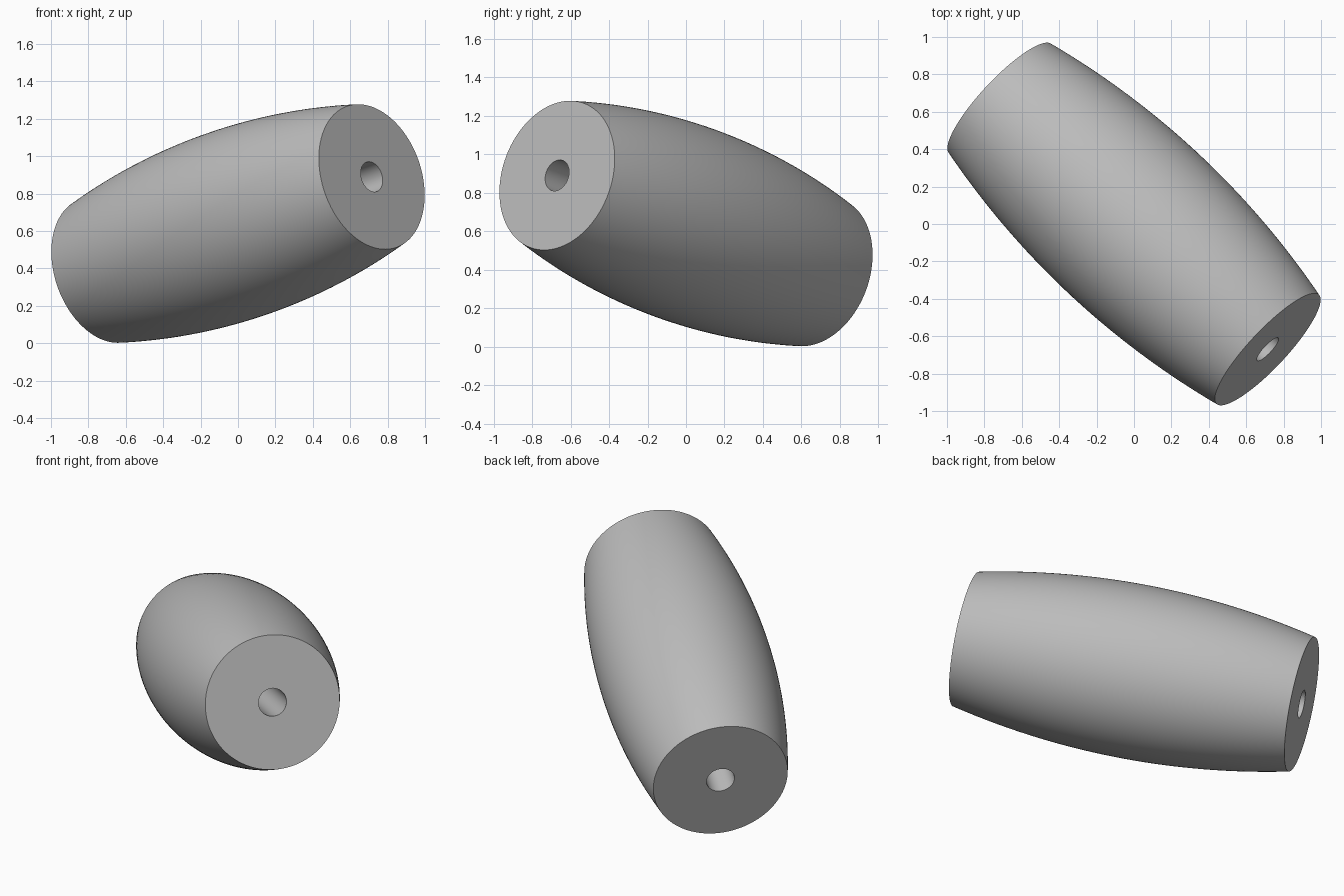
import bpy, bmesh, math
from mathutils import Vector

old = bpy.data.objects.get("Cube")
if old:
    bpy.data.objects.remove(old, do_unlink=True)

# Main dimensions
END_CENTRE = Vector((0.715, -0.67, 0.25))
CENTRE_HEIGHT = 0.64
HALF = END_CENTRE.length
END_R, MID_R, HOLE_R = 0.40, 0.51, 0.083
SIDES, STEPS = 128, 40

# Plain grey material
grey = bpy.data.materials.new("plain grey")
grey.use_nodes = True
colour = (0.5, 0.5, 0.5, 1)
grey.diffuse_color = colour
grey.node_tree.nodes["Principled BSDF"].inputs["Base Color"].default_value = colour

# Closed cross-section: bulging circular arc outside, straight bore inside
sagitta = MID_R - END_R
arc_r = (HALF ** 2 + sagitta ** 2) / (2 * sagitta)
profile = []
for i in range(STEPS + 1):
    z = HALF * (2 * i / STEPS - 1)
    profile.append((MID_R - arc_r + math.sqrt(arc_r ** 2 - z ** 2), z))
profile += [(HOLE_R, HALF), (HOLE_R, -HALF)]

# Revolve the cross-section into the barrel bead
bm = bmesh.new()
rings = []
for s in range(SIDES):
    a = math.tau * s / SIDES
    rings.append([bm.verts.new((r * math.cos(a), r * math.sin(a), z)) for r, z in profile])
n = len(profile)
for s in range(SIDES):
    here, there = rings[s], rings[(s + 1) % SIDES]
    for i in range(n):
        j = (i + 1) % n
        bm.faces.new((here[i], there[i], there[j], here[j]))
bmesh.ops.recalc_face_normals(bm, faces=bm.faces)
mesh = bpy.data.meshes.new("barrel_bead")
bm.to_mesh(mesh)
bm.free()
mesh.materials.append(grey)

# Tilt along its axis and rest it on the ground
bead = bpy.data.objects.new("barrel_bead", mesh)
bpy.context.collection.objects.link(bead)
bead.rotation_euler = END_CENTRE.to_track_quat('Z', 'Y').to_euler()
bead.location = (0, 0, CENTRE_HEIGHT)

# Smooth sides with crisp rims
bpy.ops.object.select_all(action='DESELECT')
bead.select_set(True)
bpy.context.view_layer.objects.active = bead
bpy.ops.object.shade_smooth_by_angle(angle=math.radians(35))
